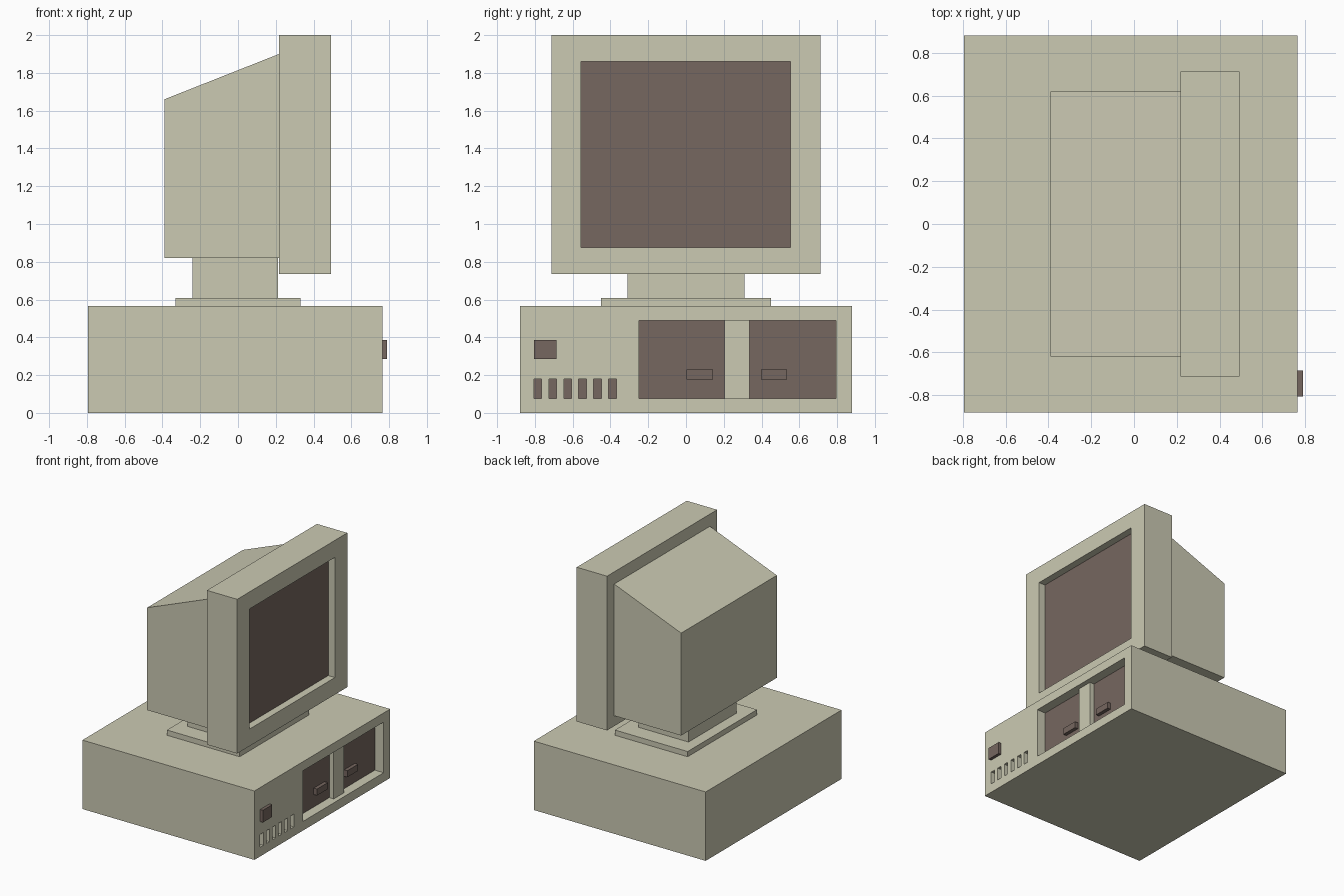
import bpy, bmesh

if "Cube" in bpy.data.objects:
    bpy.data.objects.remove(bpy.data.objects["Cube"])


def material(name, rgb):
    m = bpy.data.materials.new(name)
    m.diffuse_color = (*rgb, 1)
    m.use_nodes = True
    m.node_tree.nodes["Principled BSDF"].inputs["Base Color"].default_value = m.diffuse_color
    return m


BEIGE = material("beige_plastic", (0.60, 0.59, 0.45))
BROWN = material("dark_brown", (0.18, 0.135, 0.115))


def prism(name, profile, y0, y1, mat=BEIGE):
    """Extrude an (x, z) profile along y."""
    bm = bmesh.new()
    face = bm.faces.new([bm.verts.new((x, y0, z)) for x, z in profile])
    ext = bmesh.ops.extrude_face_region(bm, geom=[face])["geom"]
    moved = [g for g in ext if isinstance(g, bmesh.types.BMVert)]
    bmesh.ops.translate(bm, verts=moved, vec=(0, y1 - y0, 0))
    bmesh.ops.recalc_face_normals(bm, faces=bm.faces)
    me = bpy.data.meshes.new(name)
    bm.to_mesh(me)
    bm.free()
    ob = bpy.data.objects.new(name, me)
    bpy.context.collection.objects.link(ob)
    me.materials.append(mat)
    return ob


def box(name, x0, x1, y0, y1, z0, z1, mat=BEIGE):
    return prism(name, [(x0, z0), (x1, z0), (x1, z1), (x0, z1)], y0, y1, mat)


def recess(ob, front, depth, y0, y1, z0, z1):
    """Cut a pocket into the screen side of a part."""
    cutter = box("cutter", front - depth, front + 0.1, y0, y1, z0, z1)
    cutter.hide_render = True
    mod = ob.modifiers.new("pocket", "BOOLEAN")
    mod.operation = "DIFFERENCE"
    mod.solver = "EXACT"
    mod.object = cutter
    bpy.context.view_layer.objects.active = ob
    bpy.ops.object.modifier_apply(modifier=mod.name)
    bpy.data.objects.remove(cutter)


def paint_pocket_floors(ob, front):
    ob.data.materials.clear()
    ob.data.materials.append(BEIGE)
    ob.data.materials.append(BROWN)
    for p in ob.data.polygons:
        p.material_index = int(p.normal.x > 0.9 and p.center.x < front - 0.01)


# Desktop case with drive bay and vent slots
FRONT = 0.765
case = box("computer_case", -0.795, FRONT, -0.88, 0.88, 0, 0.565)
recess(case, FRONT, 0.08, -0.25, 0.795, 0.075, 0.49)
for i in range(6):
    y = -0.805 + i * 0.079
    recess(case, FRONT, 0.04, y, y + 0.041, 0.075, 0.18)
paint_pocket_floors(case, FRONT)

# Drive bay divider, drive latches and power button
box("drive_divider", FRONT - 0.08, FRONT - 0.04, 0.205, 0.335, 0.075, 0.49)
for i, y in enumerate((0.003, 0.396)):
    box(f"drive_latch_{i + 1}", FRONT - 0.08, FRONT - 0.05, y, y + 0.14, 0.177, 0.23, BROWN)
box("power_button", FRONT, 0.79, -0.805, -0.685, 0.285, 0.385, BROWN)

# Monitor stand
box("stand_plate", -0.33, 0.33, -0.45, 0.45, 0.565, 0.608)
box("stand_neck", -0.24, 0.212, -0.31, 0.31, 0.608, 0.82)

# Monitor housing and screen frame
prism("monitor_housing", [(-0.39, 0.82), (0.217, 0.82), (0.217, 1.90), (-0.39, 1.66)], -0.62, 0.62)
frame = box("screen_frame", 0.217, 0.492, -0.713, 0.713, 0.735, 2.0)
recess(frame, 0.492, 0.06, -0.555, 0.553, 0.875, 1.86)
paint_pocket_floors(frame, 0.492)
